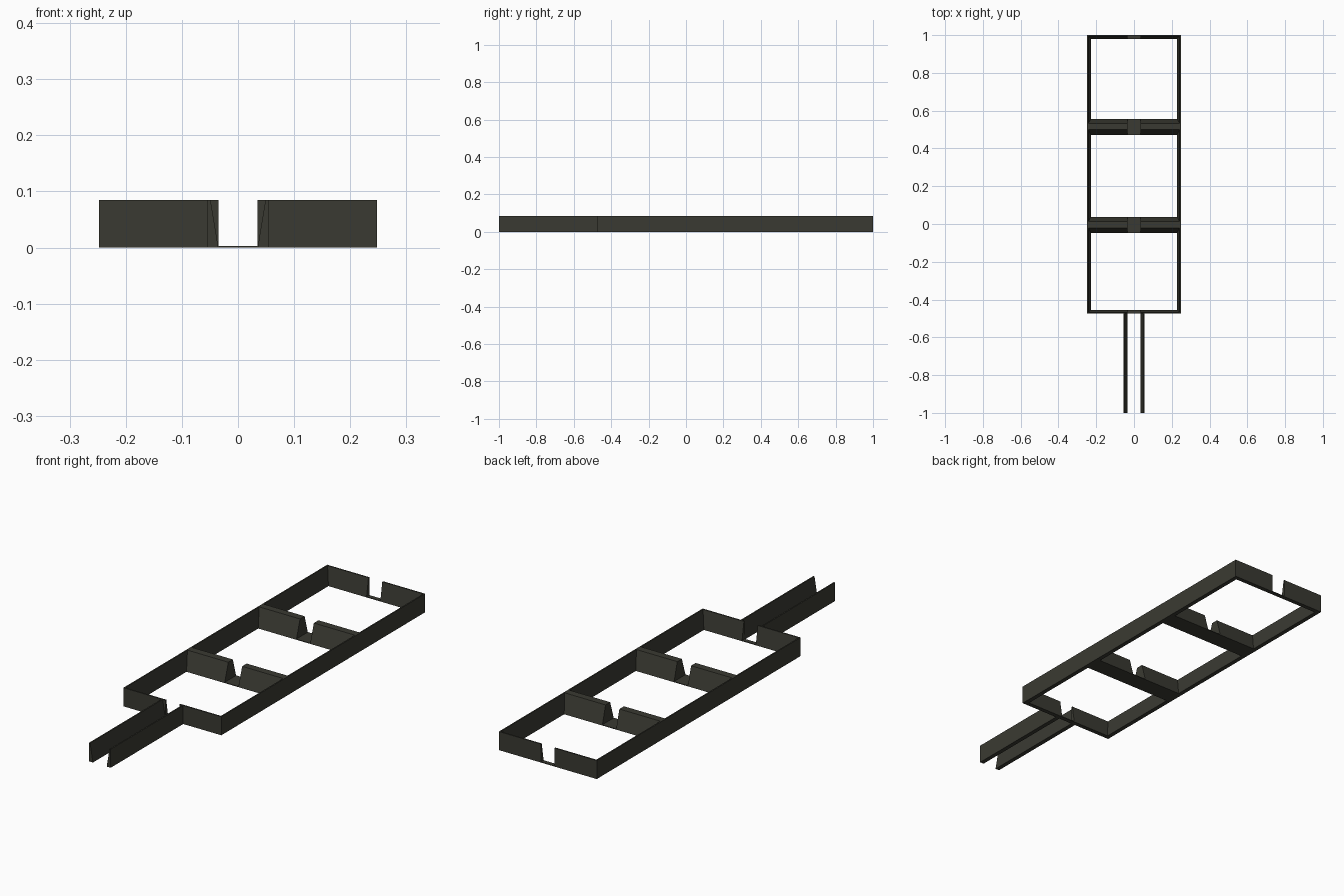
import bpy, bmesh
from mathutils import Vector

if "Cube" in bpy.data.objects:
    bpy.data.objects.remove(bpy.data.objects["Cube"])

paint = bpy.data.materials.new("dark_olive_grey")
paint.diffuse_color = (0.042, 0.042, 0.032, 1)
paint.use_nodes = True
paint.node_tree.nodes["Principled BSDF"].inputs["Base Color"].default_value = paint.diffuse_color

H = 0.085      # wall height
HALF_W = 0.248 # half frame width
GAP = 0.035    # half width of the central slot
FRONT, BACK = -0.475, 1.0


def prism(name, profile, axis, start, end):
    """Extrude a closed (across, z) profile along 'x' or 'y'."""
    def place(u, z, t):
        return Vector((u, t, z)) if axis == 'y' else Vector((t, u, z))
    bm = bmesh.new()
    rings = [[bm.verts.new(place(u, z, t)) for u, z in profile] for t in (start, end)]
    n = len(profile)
    for i in range(n):
        j = (i + 1) % n
        bm.faces.new((rings[0][i], rings[0][j], rings[1][j], rings[1][i]))
    bm.faces.new(rings[0])
    bm.faces.new(rings[1])
    bmesh.ops.recalc_face_normals(bm, faces=bm.faces)
    me = bpy.data.meshes.new(name)
    bm.to_mesh(me)
    bm.free()
    me.materials.append(paint)
    ob = bpy.data.objects.new(name, me)
    bpy.context.collection.objects.link(ob)
    return ob


def wall(outer, inward):
    """Upright outer face, inner face sloping out to a wider foot."""
    return [(outer, 0), (outer, H), (outer + inward * 0.006, H), (outer + inward * 0.02, 0)]


def strip(a, b):
    return [(a, 0), (a, 0.003), (b, 0.003), (b, 0)]


# Side rails and tongue rails
for s, side in ((-1, "left"), (1, "right")):
    prism(side + "_side_rail", wall(s * HALF_W, -s), 'y', FRONT, BACK)
    prism(side + "_tongue_rail", wall(s * 0.055, -s), 'y', -1.0, FRONT)

# Slotted end walls and trapezoid cross members, each with a thin slot floor
members = {"front_wall": wall(FRONT, 1), "back_wall": wall(BACK, -1)}
for name, y in (("front_cross_member", -0.005), ("rear_cross_member", 0.514)):
    members[name] = [(y - 0.042, 0), (y - 0.015, H), (y + 0.018, H), (y + 0.042, 0)]
for name, prof in members.items():
    prism(name + "_left", prof, 'x', -HALF_W + 0.001, -GAP)
    prism(name + "_right", prof, 'x', GAP, HALF_W - 0.001)
    us = [p[0] for p in prof]
    prism(name + "_slot_floor", strip(min(us), max(us)), 'x', -GAP, GAP)
